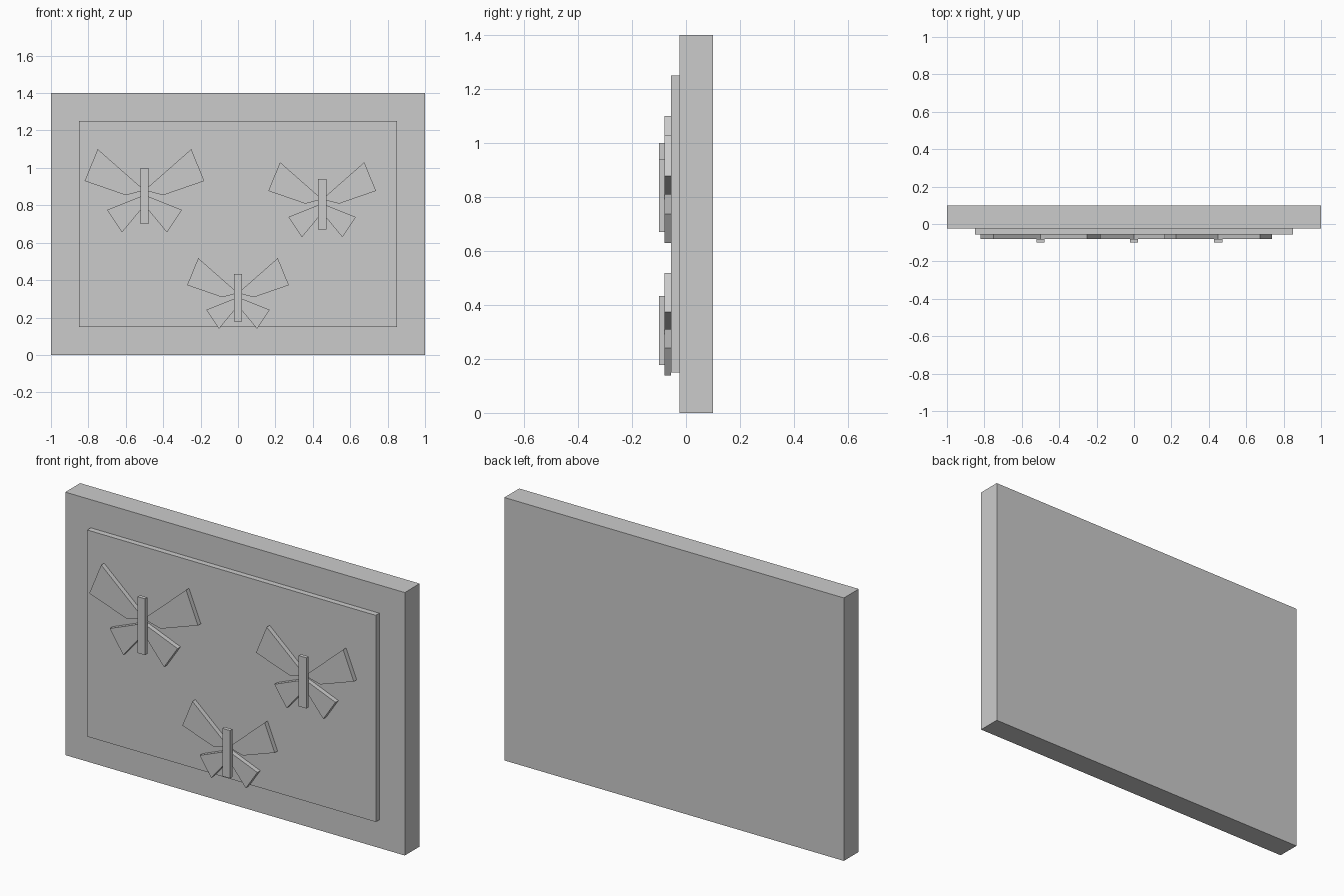
import bpy
import bmesh

if "Cube" in bpy.data.objects:
    bpy.data.objects.remove(bpy.data.objects["Cube"])

grey = bpy.data.materials.new("plain_grey")
grey.diffuse_color = (0.6, 0.6, 0.6, 1)
grey.use_nodes = True
grey.node_tree.nodes["Principled BSDF"].inputs["Base Color"].default_value = grey.diffuse_color


def slab(name, polys, y0, y1):
    """Extrude one or more x-z outlines from y0 (front) to y1 (back)."""
    bm = bmesh.new()
    for pts in polys:
        front = [bm.verts.new((x, y0, z)) for x, z in pts]
        back = [bm.verts.new((x, y1, z)) for x, z in pts]
        bm.faces.new(front)
        bm.faces.new(back[::-1])
        n = len(pts)
        for i in range(n):
            j = (i + 1) % n
            bm.faces.new((front[j], front[i], back[i], back[j]))
    bmesh.ops.recalc_face_normals(bm, faces=bm.faces)
    me = bpy.data.meshes.new(name)
    bm.to_mesh(me)
    bm.free()
    me.materials.append(grey)
    ob = bpy.data.objects.new(name, me)
    bpy.context.collection.objects.link(ob)
    return ob


def rect(x0, x1, z0, z1):
    return [(x0, z0), (x1, z0), (x1, z1), (x0, z1)]


# backing board and raised panel
slab("backing_board", [rect(-1, 1, 0, 1.4)], -0.025, 0.1)
slab("raised_panel", [rect(-0.85, 0.85, 0.15, 1.25)], -0.055, -0.025)

# right-hand wing outlines, relative to the butterfly centre
UPPER = [(0, 0.03), (0.10, 0.004), (0.32, 0.08), (0.25, 0.25)]
LOWER = [(0, -0.05), (0.12, -0.195), (0.20, -0.075), (0, 0.005)]

# butterflies: centre x, centre z, scale
for i, (cx, cz, s) in enumerate([(-0.5, 0.85, 1.0), (0.45, 0.805, 0.9), (0, 0.305, 0.85)], 1):
    for part, outline in (("upper_wings", UPPER), ("lower_wings", LOWER)):
        pair = [[(cx + side * s * x, cz + s * z) for x, z in outline] for side in (1, -1)]
        slab(f"butterfly_{i}_{part}", pair, -0.08, -0.055)
    slab(f"butterfly_{i}_body",
         [rect(cx - 0.0225, cx + 0.0225, cz - 0.15 * s, cz + 0.15 * s)], -0.1, -0.08)
